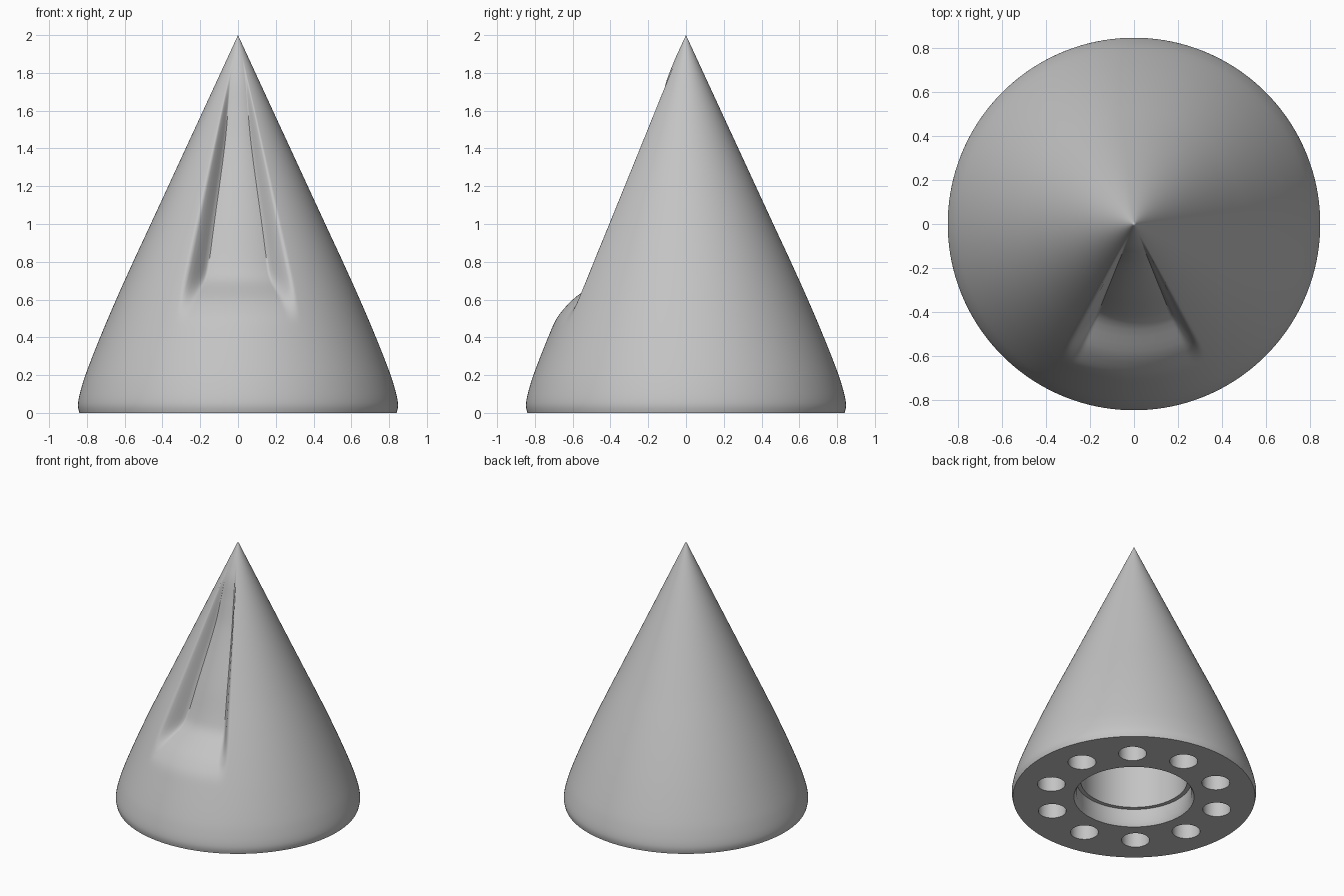
import bpy, bmesh, math
from mathutils import Vector

cube = bpy.data.objects.get("Cube")
if cube:
    bpy.data.objects.remove(cube)

grey = bpy.data.materials.new("plain_grey")
grey.use_nodes = True
grey.diffuse_color = (0.55, 0.55, 0.55, 1)
grey.node_tree.nodes["Principled BSDF"].inputs["Base Color"].default_value = (0.55, 0.55, 0.55, 1)


def smooth(t):
    t = min(max(t, 0), 1)
    return t * t * (3 - 2 * t)


def curve(points, z):
    """Smooth interpolation through (z, value) points."""
    last = len(points) - 1
    if z <= points[0][0]:
        return points[0][1]
    if z >= points[last][0]:
        return points[last][1]

    def slope(i):
        a, b = points[max(i - 1, 0)], points[min(i + 1, last)]
        return (b[1] - a[1]) / (b[0] - a[0])
    i = max(k for k in range(last) if points[k][0] <= z)
    (z0, v0), (z1, v1) = points[i], points[i + 1]
    h = z1 - z0
    t = (z - z0) / h
    s = smooth(t)
    return v0 * (1 - s) + v1 * s + h * t * (1 - t) * ((1 - t) * slope(i) - t * slope(i + 1))


def lathe(name, heights, radius_at, segments):
    """Closed surface of stacked rings; radius depends on ring index and angle."""
    bm = bmesh.new()
    angles = [2 * math.pi * k / segments for k in range(segments)]
    rings = []
    for i, z in enumerate(heights):
        ring = []
        for a in angles:
            r = radius_at(i, a)
            ring.append(bm.verts.new((r * math.sin(a), -r * math.cos(a), z)))
        rings.append(ring)
    for low, high in zip(rings, rings[1:]):
        for k in range(segments):
            n = (k + 1) % segments
            bm.faces.new((low[k], low[n], high[n], high[k]))
    bm.faces.new(rings[0][::-1])
    top = bm.verts.new(Vector((0, 0, heights[-1])))
    if name == "cone_body":
        top.co.z = 2
    for k in range(segments):
        bm.faces.new((rings[-1][k], rings[-1][(k + 1) % segments], top))
    bmesh.ops.recalc_face_normals(bm, faces=bm.faces[:])
    mesh = bpy.data.meshes.new(name)
    bm.to_mesh(mesh)
    bm.free()
    mesh.materials.append(grey)
    ob = bpy.data.objects.new(name, mesh)
    bpy.context.collection.objects.link(ob)
    return ob


# Outer cone outline and depth of the scooped front recess, both by height
outline = [(0, 0.84), (0.025, 0.846), (0.05, 0.847), (0.1, 0.838), (0.2, 0.808),
           (0.4, 0.73), (0.6, 0.645), (0.8, 0.555), (1, 0.462), (2, 0)]
recess = [(0.47, 0), (0.52, 0.008), (0.6, 0.045), (0.65, 0.09), (0.7, 0.135), (0.76, 0.15),
          (1, 0.125), (1.4, 0.085), (1.6, 0.045), (1.75, 0.01), (1.87, 0)]
levels = [0, 0.012, 0.025, 0.04, 0.055, 0.075] + [0.1 + 0.0235 * i for i in range(81)]


def body_radius(i, angle):
    z = levels[i]
    off = math.degrees(min(angle, 2 * math.pi - angle))
    return curve(outline, z) - curve(recess, z) * smooth((28.5 - off) / 6.5)


body = lathe("cone_body", levels, body_radius, 360)

# Stepped central bore
bore = [(-0.05, 0.417), (0, 0.417), (0.03, 0.4), (0.13, 0.4), (0.13, 0.37), (0.55, 0.37)]
cutters = [lathe("bore_cutter", [p[0] for p in bore], lambda i, a: bore[i][1], 96)]

# Ring of ten blind holes in the base
for k in range(10):
    hole = lathe("hole_cutter", [-0.05, 0.28], lambda i, a: 0.097, 40)
    a = math.radians(36 * k + 13)
    hole.location = (0.6 * math.cos(a), 0.6 * math.sin(a), 0)
    cutters.append(hole)

bpy.ops.object.select_all(action='DESELECT')
bpy.context.view_layer.objects.active = body
body.select_set(True)
for cutter in cutters:
    cutter.hide_render = True
    mod = body.modifiers.new("cut", 'BOOLEAN')
    mod.operation = 'DIFFERENCE'
    mod.solver = 'EXACT'
    mod.object = cutter
    bpy.ops.object.modifier_apply(modifier=mod.name)
    bpy.data.objects.remove(cutter)

bpy.ops.object.shade_smooth_by_angle(angle=math.radians(50))
